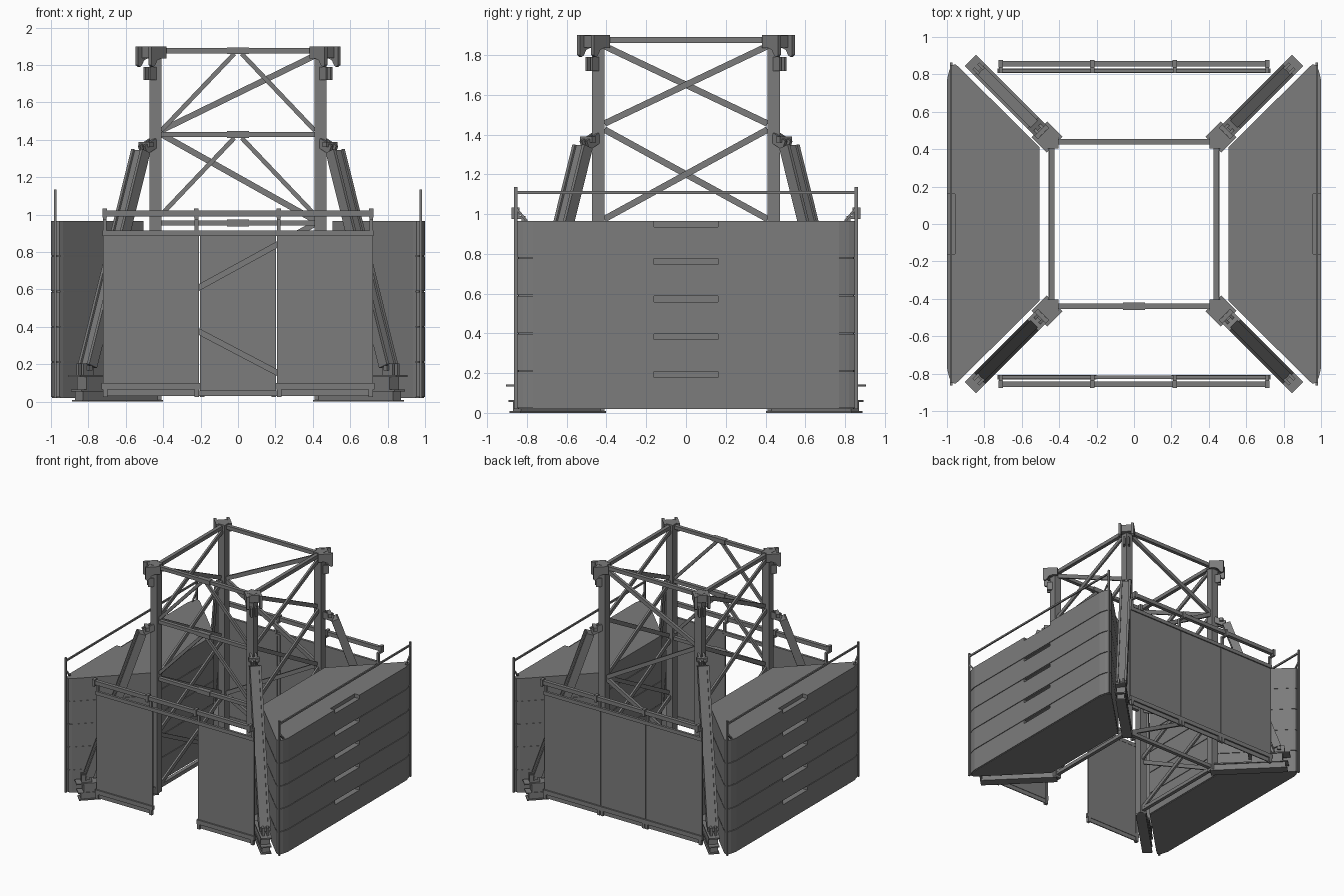
import bpy
import bmesh
from mathutils import Matrix, Vector

cube = bpy.data.objects.get("Cube")
if cube:
    bpy.data.objects.remove(cube, do_unlink=True)

steel = bpy.data.materials.new("steel_grey")
steel.use_nodes = True
GREY = (0.2, 0.2, 0.2, 1)
steel.diffuse_color = GREY
steel.node_tree.nodes["Principled BSDF"].inputs["Base Color"].default_value = GREY


def finish(name, bm):
    bmesh.ops.recalc_face_normals(bm, faces=bm.faces)
    mesh = bpy.data.meshes.new(name)
    bm.to_mesh(mesh)
    bm.free()
    mesh.materials.append(steel)
    ob = bpy.data.objects.new(name, mesh)
    bpy.context.collection.objects.link(ob)
    return ob


def box(name, x, y, z):
    """Box from three (low, high) ranges."""
    spans = [sorted(r) for r in (x, y, z)]
    size = Vector([b - a for a, b in spans])
    mid = Vector([(a + b) / 2 for a, b in spans])
    bm = bmesh.new()
    bmesh.ops.create_cube(bm, size=1, matrix=Matrix.Translation(mid) @ Matrix.Diagonal(size).to_4x4())
    return finish(name, bm)


def bar(name, p, q, width, depth, shift=0):
    """Rectangular bar from p to q; width is horizontal, shift moves it sideways."""
    p, q = Vector(p), Vector(q)
    d = (q - p).normalized()
    side = d.cross(Vector((0, 0, 1))).normalized()
    up = side.cross(d)
    rot = Matrix((side, d, up)).transposed().to_4x4()
    size = Matrix.Diagonal((width, (q - p).length, depth, 1))
    bm = bmesh.new()
    bmesh.ops.create_cube(bm, size=1, matrix=Matrix.Translation((p + q) / 2 + side * shift) @ rot @ size)
    return finish(name, bm)


def prism(name, points, height, matrix=Matrix()):
    """Outline extruded along local z."""
    bm = bmesh.new()
    face = bm.faces.new([bm.verts.new((a, b, 0)) for a, b in points])
    top = bmesh.ops.extrude_face_region(bm, geom=[face])["geom"]
    bmesh.ops.translate(bm, vec=(0, 0, height), verts=[v for v in top if isinstance(v, bmesh.types.BMVert)])
    bmesh.ops.transform(bm, matrix=matrix, verts=bm.verts)
    return finish(name, bm)


C = 0.44     # column centre
END = 0.41   # inner end of the braces

# Corner columns, fork heads, struts and feet
EAR = [(0.6, 1.9), (0.715, 1.9), (0.715, 1.8), (0.7, 1.79), (0.685, 1.8),
       (0.67, 1.825), (0.645, 1.835), (0.6, 1.835)]
for sx, sy, tag in ((1, -1, "front_left"), (-1, -1, "front_right"), (1, 1, "back_left"), (-1, 1, "back_right")):
    def at(r, z):
        return (sx * r, sy * r, z)

    def span(s, a, b):
        return (s * a, s * b)

    box("column_" + tag, span(sx, 0.41, 0.472), span(sy, 0.41, 0.472), (0.01, 1.88))
    box("column_cap_" + tag, span(sx, 0.405, 0.48), span(sy, 0.405, 0.48), (1.85, 1.9))

    # Fork plates stand on the diagonal, either side of the column corner
    out = Vector((sx, sy, 0)).normalized()
    across = Vector((-out.y, out.x, 0))
    for o in (-0.06, 0.04):
        frame = Matrix((out, (0, 0, 1), across)).transposed().to_4x4()
        prism("fork_plate_" + tag, EAR, 0.02, Matrix.Translation(across * o) @ frame)
    bar("fork_bridge_" + tag, at(0.45, 1.868), at(0.485, 1.868), 0.08, 0.06)
    for o in (-0.018, 0.018):
        bar("column_lug_" + tag, at(0.45, 1.755), at(0.487, 1.755), 0.014, 0.07, o)
        bar("strut_top_lug_" + tag, at(0.45, 1.385), at(0.51, 1.345), 0.016, 0.05, o)
        bar("strut_foot_lug_" + tag, at(0.79, 0.17), at(0.845, 0.17), 0.016, 0.07, o)
    bar("strut_top_pin_" + tag, at(0.482, 1.375), at(0.502, 1.375), 0.085, 0.028)
    bar("strut_foot_pin_" + tag, at(0.805, 0.18), at(0.825, 0.18), 0.08, 0.028)

    # Strut as a web between two side rails
    bar("strut_web_" + tag, at(0.52, 1.34), at(0.805, 0.19), 0.06, 0.04)
    for o in (-0.034, 0.034):
        bar("strut_rail_" + tag, at(0.52, 1.34), at(0.805, 0.19), 0.018, 0.062, o)

    # Base outrigger
    bar("outrigger_" + tag, at(0.45, 0.035), at(0.85, 0.035), 0.06, 0.05)
    bar("outrigger_sole_" + tag, at(0.43, 0.005), at(0.86, 0.005), 0.08, 0.01)
    bar("outrigger_plate_" + tag, at(0.45, 0.06), at(0.865, 0.06), 0.08, 0.01)
    bar("foot_block_" + tag, at(0.66, 0.1), at(0.835, 0.1), 0.07, 0.075)
    bar("foot_plate_" + tag, at(0.64, 0.137), at(0.875, 0.137), 0.085, 0.01)

# Side bracing: stacked crosses between horizontals
LEVELS = (1.86, 1.44, 0.96, 0.49, 0.04)
for s, tag in ((1, "left"), (-1, "right")):
    x = s * C
    for z in (1.876, 0.045):
        bar("side_beam_" + tag, (x, -END, z), (x, END, z), 0.03, 0.03)
    for hi, lo in zip(LEVELS, LEVELS[1:]):
        for e, off in ((1, 0.008), (-1, -0.008)):
            bar("side_brace_" + tag, (x + off, -e * END, lo + 0.015), (x + off, e * END, hi - 0.015), 0.016, 0.032)

# Back bracing: zigzag
for z in (1.876, 0.045):
    bar("back_beam", (-END, C, z), (END, C, z), 0.03, 0.03)
for i, (hi, lo) in enumerate(zip(LEVELS, LEVELS[1:])):
    e = 1 if i % 2 == 0 else -1
    bar("back_brace", (-e * END, C, lo + 0.01), (e * END, C, hi - 0.01), 0.025, 0.032)

# Front bracing: horizontals with centre plates, open below for the doorway
for z in (1.876, 1.428, 0.955):
    bar("front_beam", (-END, -C, z), (END, -C, z), 0.03, 0.028)
    box("front_beam_plate", (-0.06, 0.06), (-C - 0.02, -C + 0.02), (z - 0.018, z + 0.018))
for z in (1.87, 1.42):
    for s in (-1, 1):
        bar("front_knee_brace", (s * 0.02, -C, z - 0.01), (s * END, -C, z - 0.42), 0.02, 0.024)

# Ballast stacks: five slabs each, with a lifting notch in the upper outer edge
EDGE = [(0.505, 0.41), (0.935, 0.838), (0.955, 0.853), (0.975, 0.85), (0.988, 0.82), (1.0, 0.77)]
HANDLE = [(1.0, 0.16), (0.957, 0.16)]


def mirrored(half, s):
    pts = half + [(a, -b) for a, b in reversed(half)]
    return [(s * a, b) for a, b in pts]


STEP = 0.189
for s, tag in ((1, "left"), (-1, "right")):
    for i in range(5):
        z = 0.02 + i * STEP
        seam = [(a - 0.006 if a > 0.9 else a + 0.006, b * 0.99) for a, b in EDGE]
        prism("ballast_joint_" + tag, mirrored(seam, s), 0.005, Matrix.Translation((0, 0, z)))
        prism("ballast_slab_" + tag, mirrored(EDGE, s), STEP - 0.035, Matrix.Translation((0, 0, z + 0.005)))
        prism("ballast_notched_top_" + tag, mirrored(EDGE + HANDLE, s), 0.03, Matrix.Translation((0, 0, z + STEP - 0.03)))
    # Guard rail on the outer edge
    x = s * 0.978
    bar("guard_rail_" + tag, (x, -0.855, 1.108), (x, 0.855, 1.108), 0.012, 0.014)
    for e in (-1, 1):
        box("guard_post_" + tag, (x - 0.007, x + 0.007), (e * 0.848, e * 0.864), (0.02, 1.135))
        bar("guard_post_brace_" + tag, (x, e * 0.852, 1.025), (x, e * 0.8, 0.965), 0.01, 0.012)

# Fence panels: doorway left open at the front
W, D = 0.725, 0.205
for s, tag, sections in ((-1, "front", ((-W, -D), (D, W))), (1, "back", ((-W, -D), (-D, D), (D, W)))):
    for a, b in sections:
        box("fence_panel_" + tag, (a + 0.003, b - 0.003), (s * 0.812, s * 0.82), (0.03, 0.9))
        box("fence_kickboard_" + tag, (a - 0.004, b + 0.004), (s * 0.808, s * 0.832), (0.065, 0.1))
        for x in (a + 0.015, b - 0.015):
            box("fence_foot_" + tag, (x - 0.012, x + 0.012), (s * 0.808, s * 0.832), (0.025, 0.065))
            box("fence_stile_" + tag, (x - 0.012, x + 0.012), (s * 0.806, s * 0.812), (0.03, 0.9))
    box("fence_top_" + tag, (-W, W), (s * 0.81, s * 0.83), (0.885, 0.915))
    # Handrail on cranked posts
    box("handrail_" + tag, (-W, W), (s * 0.842, s * 0.872), (0.99, 1.022))
    for x in (-0.712, -0.222, 0.218, 0.712):
        box("handrail_post_" + tag, (x - 0.01, x + 0.01), (s * 0.808, s * 0.828), (0.9, 0.985))
        box("handrail_arm_" + tag, (x - 0.01, x + 0.01), (s * 0.808, s * 0.878), (0.975, 0.991))
        box("handrail_clamp_" + tag, (x - 0.012, x + 0.012), (s * 0.838, s * 0.878), (0.985, 1.032))
